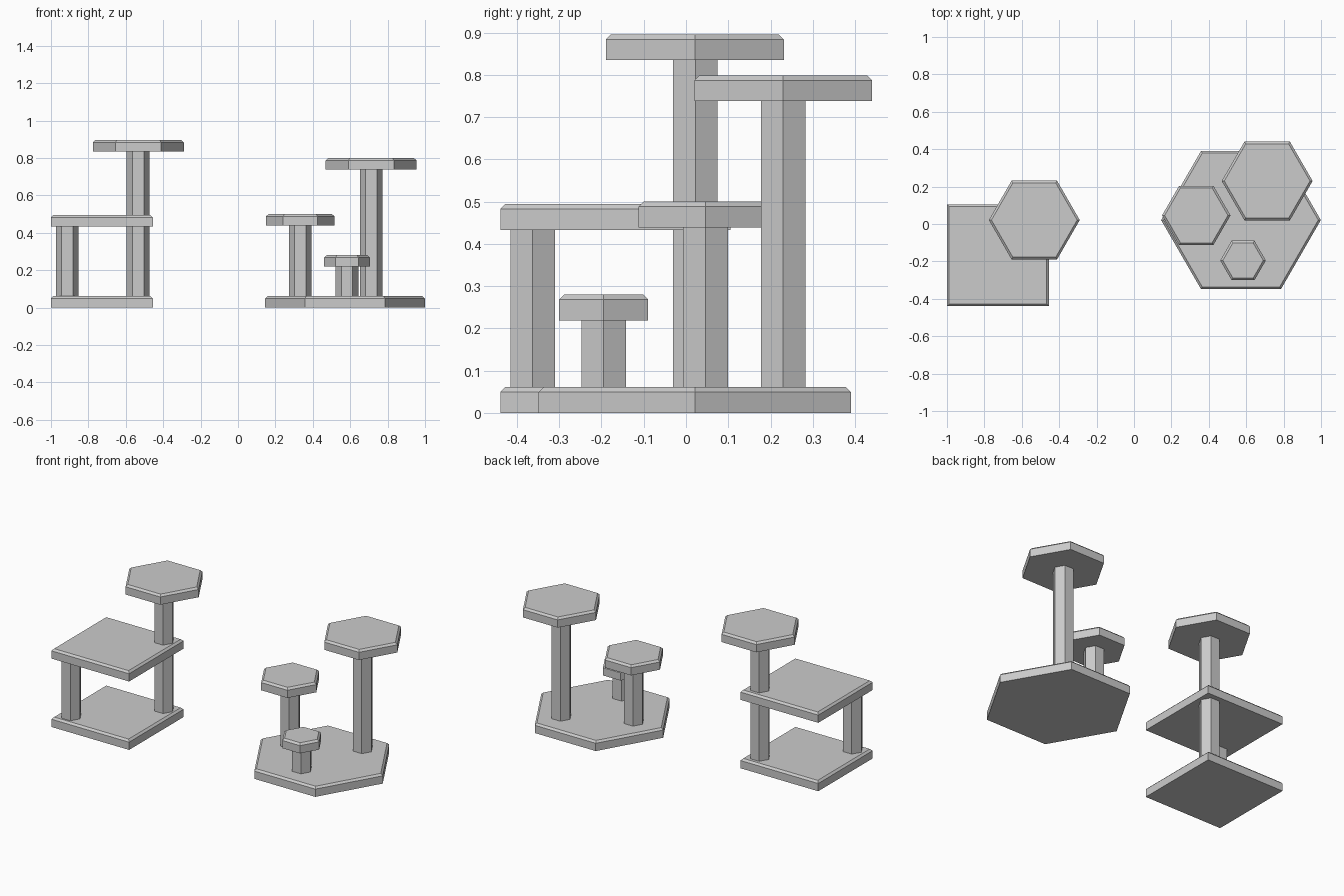
import bpy
import bmesh
from math import pi, cos, sin

if "Cube" in bpy.data.objects:
    bpy.data.objects.remove(bpy.data.objects["Cube"])

BOARD = 0.061    # board thickness
CHAMFER = 0.012  # top edge chamfer
POST_R = 0.061


def prism(name, x, y, sides, rings, turn=0.0):
    """Stack regular polygons given as (radius, z) and cap both ends."""
    bm = bmesh.new()
    loops = []
    for r, z in rings:
        angles = [turn + 2 * pi * i / sides for i in range(sides)]
        loops.append([bm.verts.new((r * cos(a), r * sin(a), z)) for a in angles])
    bm.faces.new(loops[0][::-1])
    bm.faces.new(loops[-1])
    for low, high in zip(loops, loops[1:]):
        for i in range(sides):
            j = (i + 1) % sides
            bm.faces.new((low[i], low[j], high[j], high[i]))
    mesh = bpy.data.meshes.new(name)
    bm.to_mesh(mesh)
    bm.free()
    obj = bpy.data.objects.new(name, mesh)
    obj.location = (x, y, 0)
    bpy.context.collection.objects.link(obj)
    return obj


def board(name, x, y, z, radius, sides=6):
    inset = CHAMFER / cos(pi / sides)
    prism(name, x, y, sides,
          [(radius, z), (radius, z + BOARD - CHAMFER), (radius - inset, z + BOARD)],
          pi / 4 if sides == 4 else 0.0)


def post(name, x, y, z0, z1):
    prism(name, x, y, 6, [(POST_R, z0), (POST_R, z1)])


# Square two-level tower with a hexagonal perch
SQUARE_R = 0.2725 * 2 ** 0.5
board("square_base", -0.7275, -0.167, 0, SQUARE_R, 4)
board("square_platform", -0.7275, -0.167, 0.433, SQUARE_R, 4)
post("front_post", -0.913, -0.363, BOARD, 0.433)
post("rear_lower_post", -0.534, 0.022, BOARD, 0.433)
post("rear_upper_post", -0.534, 0.022, 0.433 + BOARD, 0.835)
board("tower_perch", -0.533, 0.021, 0.835, 0.243)

# Hexagonal base with three perches of different height
board("hexagon_base", 0.572, 0.021, 0, 0.427)
for label, x, y, z, radius in (
    ("tall", 0.712, 0.230, 0.738, 0.243),
    ("middle", 0.333, 0.046, 0.439, 0.183),
    ("low", 0.583, -0.195, 0.219, 0.122),
):
    post(label + "_post", x, y, BOARD, z)
    board(label + "_perch", x, y, z, radius)
